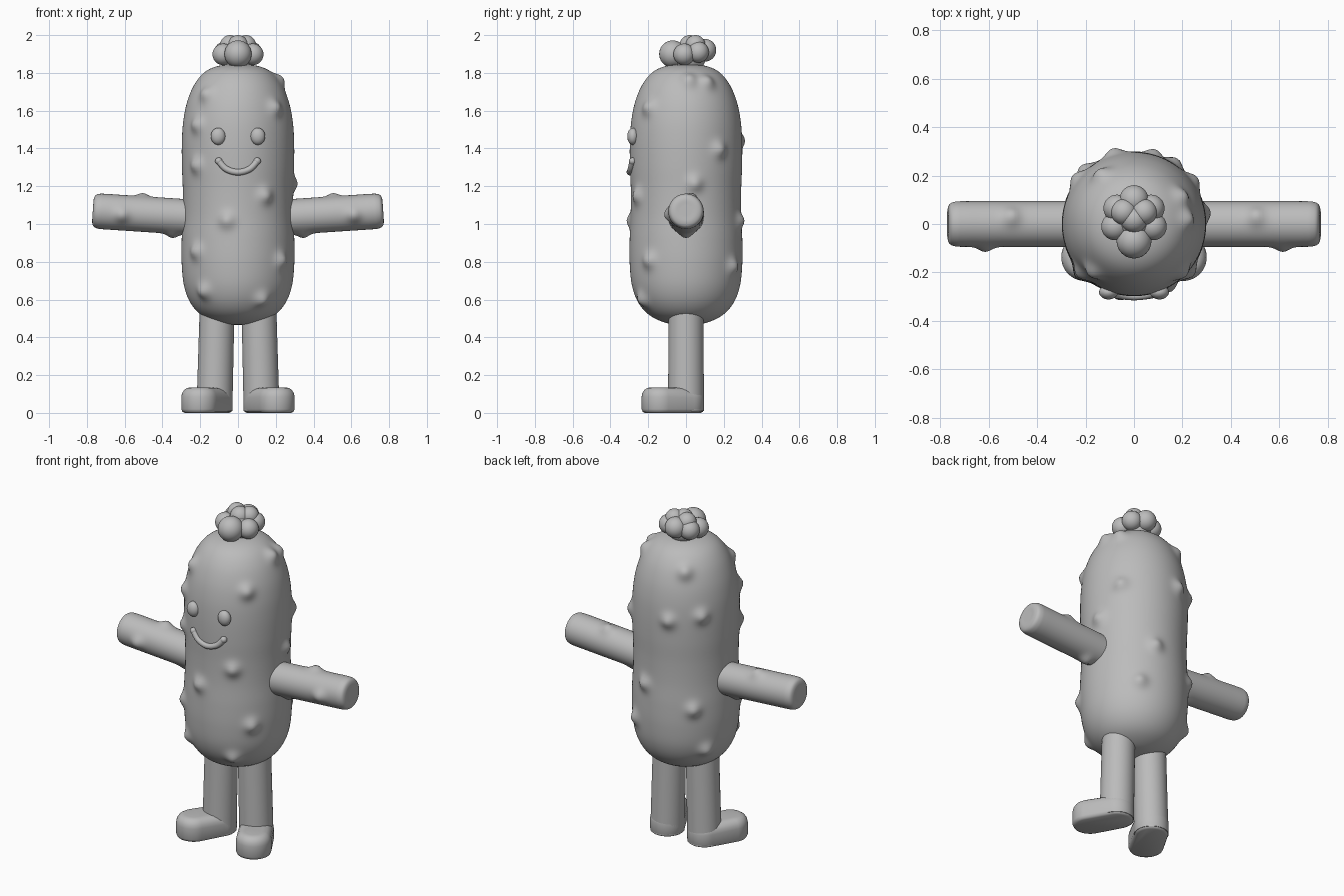
import bpy
import bmesh
import math
from mathutils import Matrix, Vector

if "Cube" in bpy.data.objects:
    bpy.data.objects.remove(bpy.data.objects["Cube"], do_unlink=True)

GREY = (0.5, 0.5, 0.5, 1)
clay = bpy.data.materials.new("plain grey")
clay.use_nodes = True
clay.diffuse_color = GREY
clay.node_tree.nodes["Principled BSDF"].inputs["Base Color"].default_value = GREY


def finish(bm, name, angle=180):
    """Turn a bmesh into a smooth shaded object."""
    bmesh.ops.recalc_face_normals(bm, faces=bm.faces)
    mesh = bpy.data.meshes.new(name)
    bm.to_mesh(mesh)
    bm.free()
    mesh.materials.append(clay)
    obj = bpy.data.objects.new(name, mesh)
    bpy.context.collection.objects.link(obj)
    bpy.ops.object.select_all(action="DESELECT")
    obj.select_set(True)
    bpy.context.view_layer.objects.active = obj
    bpy.ops.object.shade_smooth_by_angle(angle=math.radians(angle))
    return obj


def smooth_path(points, steps):
    """Sample a smooth curve that passes through the points."""
    pts = [Vector(p) for p in points]
    pts = [pts[0]] + pts + [pts[-1]]
    out = []
    for a, b, c, d in zip(pts, pts[1:], pts[2:], pts[3:]):
        for i in range(steps):
            t = i / steps
            out.append(0.5 * (2 * b + (c - a) * t + (2 * a - 5 * b + 4 * c - d) * t**2
                              + (3 * b - a - 3 * c + d) * t**3))
    return out + [pts[-1]]


def lathe(profile, steps, sides):
    """Revolve (radius, height) points around z."""
    bm = bmesh.new()
    path = smooth_path(profile, steps)
    verts = [bm.verts.new((max(p.x, 0), 0, p.y)) for p in path]
    edges = [bm.edges.new(pair) for pair in zip(verts, verts[1:])]
    bmesh.ops.spin(bm, geom=verts + edges, axis=(0, 0, 1), cent=(0, 0, 0),
                   angle=math.tau, steps=sides)
    bmesh.ops.remove_doubles(bm, verts=bm.verts, dist=0.0002)
    return bm


def add_warts(bm, spots, height, width):
    """Raise soft mounds on the surface nearest to each spot."""
    bmesh.ops.recalc_face_normals(bm, faces=bm.faces)
    bm.normal_update()
    base = [(v, v.co.copy(), v.normal.copy()) for v in bm.verts]
    for spot in spots:
        target = Vector(spot)
        centre = min((co for _, co, _ in base), key=lambda co: (co - target).length)
        for v, co, normal in base:
            d = (co - centre).length / width
            if d < 3:
                v.co += normal * height * math.exp(-d * d)


def ball(name, place, size):
    bm = bmesh.new()
    bmesh.ops.create_uvsphere(bm, u_segments=32, v_segments=20, radius=1,
                              matrix=Matrix.LocRotScale(Vector(place), None, Vector(size)))
    return finish(bm, name)


# Plump body with scattered warts
body = lathe([(0, 0.465), (0.1, 0.475), (0.19, 0.515), (0.25, 0.58), (0.285, 0.67),
              (0.298, 0.79), (0.298, 0.92), (0.292, 1.05), (0.292, 1.18), (0.297, 1.31),
              (0.297, 1.44), (0.289, 1.55), (0.268, 1.65), (0.23, 1.74), (0.175, 1.805),
              (0.1, 1.838), (0, 1.845)], 8, 160)
add_warts(body, [
    (-0.17, -0.2, 1.69), (0.2, -0.2, 1.61), (-0.22, -0.2, 1.53), (-0.22, -0.2, 1.31),
    (0.14, -0.26, 1.15), (-0.06, -0.29, 1.02), (-0.22, -0.2, 0.86), (0.23, -0.19, 0.81),
    (-0.185, -0.21, 0.65), (0.13, -0.23, 0.6), (0.22, 0.02, 1.76), (0.19, 0.11, 1.75),
    (0.24, 0.18, 1.4), (0.3, 0.05, 1.22), (-0.08, 0.29, 1.44), (0.08, 0.29, 1.01),
    (0.17, 0.25, 0.78), (-0.13, 0.2, 1.72), (-0.24, 0.19, 1.47), (-0.2, 0.22, 0.9),
    (-0.22, 0.14, 0.65)], 0.027, 0.04)
finish(body, "body")

# Lumpy topknot made of overlapping lobes
lobes = [(0, -0.07, 1.9, 0.072), (0, 0.1, 1.92, 0.06), (0, 0.02, 1.945, 0.055),
         (0, 0.02, 1.885, 0.085)]
for s in (1, -1):
    lobes += [(s * 0.078, -0.01, 1.898, 0.057), (s * 0.07, 0.065, 1.91, 0.056),
              (s * 0.042, 0.05, 1.947, 0.053)]
for x, y, z, r in lobes:
    ball("topknot_lobe", (x, y, z), (r, r, r))

# Smile: a bent tube with rounded ends
curve = bpy.data.curves.new("smile", "CURVE")
curve.dimensions = "3D"
curve.bevel_depth = 0.017
curve.bevel_resolution = 4
curve.use_fill_caps = True
arc = smooth_path([(-0.102, -0.283, 1.333), (-0.062, -0.292, 1.291), (0, -0.298, 1.274),
                   (0.062, -0.292, 1.291), (0.102, -0.283, 1.333)], 6)
line = curve.splines.new("POLY")
line.points.add(len(arc) - 1)
for point, p in zip(line.points, arc):
    point.co = (*p, 1)
curve.materials.append(clay)
line.use_smooth = True
smile = bpy.data.objects.new("smile", curve)
bpy.context.collection.objects.link(smile)

for s, side in ((1, "left"), (-1, "right")):
    mirror = Matrix.Diagonal((s, 1, 1, 1))
    ball(side + "_eye", (s * 0.105, -0.281, 1.464), (0.039, 0.03, 0.045))
    ball(side + "_smile_end", (s * 0.102, -0.283, 1.333), (0.019, 0.019, 0.019))

    # Arm: round bar with a softened tip and three warts
    shoulder, hand = Vector((0.24, 0, 1.035)), Vector((0.768, 0, 1.07))
    reach = hand - shoulder
    end = reach.length
    arm = lathe([(0.094, 0), (0.094, 0.1), (0.094, 0.2), (0.094, 0.3), (0.094, 0.4),
                 (0.094, end - 0.06), (0.092, end - 0.03), (0.083, end - 0.009),
                 (0.062, end), (0.03, end), (0, end)], 7, 56)
    turn = reach.to_track_quat("Z", "Y").to_matrix().to_4x4()
    bmesh.ops.transform(arm, matrix=Matrix.Translation(shoulder) @ turn, verts=arm.verts)
    add_warts(arm, [(0.62, -0.1, 1.045), (0.51, 0.03, 1.15), (0.35, 0, 0.94)], 0.022, 0.035)
    bmesh.ops.transform(arm, matrix=mirror, verts=arm.verts)
    finish(arm, side + "_arm")

    # Leg: slightly splayed tube
    leg = bmesh.new()
    bmesh.ops.create_cone(leg, cap_ends=True, segments=48, radius1=0.095, radius2=0.092,
                          depth=0.57, matrix=Matrix.Translation((0.115, 0, 0.295)))
    for v in leg.verts:
        v.co.x += 0.01 if v.co.z < 0.3 else -0.005
    bmesh.ops.transform(leg, matrix=mirror, verts=leg.verts)
    finish(leg, side + "_leg", 40)

    # Foot: rounded slab toeing outward
    foot = bmesh.new()
    for cx, cy, radius, top in ((0.125, 0, 0.096, 0.13), (0.202, -0.137, 0.098, 0.135)):
        for inset, z in ((0.018, 0), (0.006, 0.006), (0, 0.02), (0, top - 0.05),
                         (0.004, top - 0.03), (0.015, top - 0.013), (0.03, top - 0.003),
                         (0.05, top)):
            for i in range(40):
                a = math.tau * i / 40
                foot.verts.new((cx + (radius - inset) * math.cos(a),
                                cy + (radius - inset) * math.sin(a), z))
    hull = bmesh.ops.convex_hull(foot, input=foot.verts)
    loose = [v for v in foot.verts if not v.link_faces]
    bmesh.ops.delete(foot, geom=loose, context="VERTS")
    bmesh.ops.dissolve_limit(foot, angle_limit=math.radians(1), verts=foot.verts,
                             edges=foot.edges)
    bmesh.ops.transform(foot, matrix=mirror, verts=foot.verts)
    finish(foot, side + "_foot", 45)
